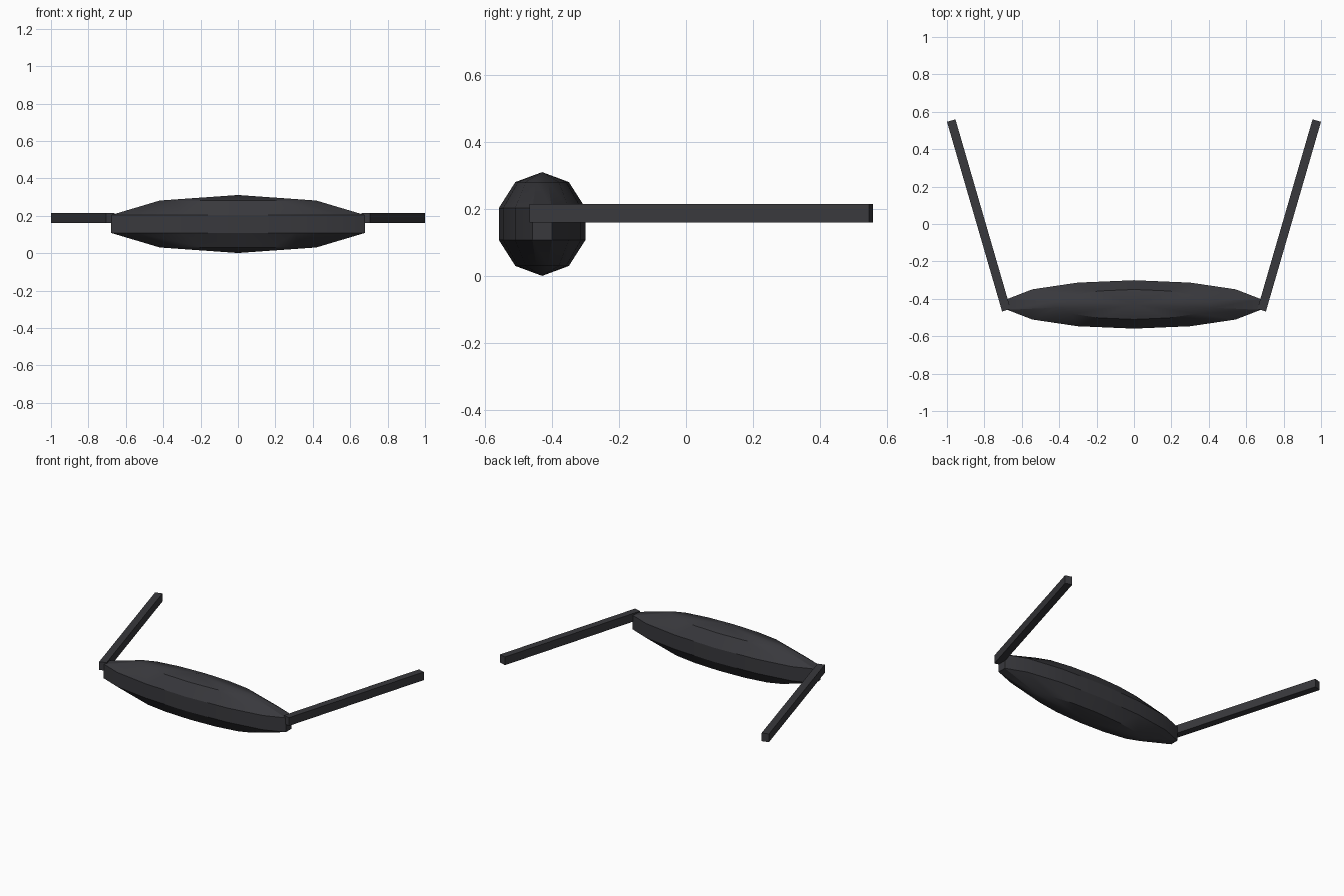
import bpy, bmesh, math
from mathutils import Matrix, Vector

if "Cube" in bpy.data.objects:
    bpy.data.objects.remove(bpy.data.objects["Cube"])

frame_grey = bpy.data.materials.new("dark_grey")
frame_grey.diffuse_color = (0.04, 0.04, 0.046, 1)
frame_grey.use_nodes = True
frame_grey.node_tree.nodes["Principled BSDF"].inputs["Base Color"].default_value = frame_grey.diffuse_color


def make_object(name, bm):
    mesh = bpy.data.meshes.new(name)
    bm.to_mesh(mesh)
    bm.free()
    mesh.materials.append(frame_grey)
    obj = bpy.data.objects.new(name, mesh)
    bpy.context.collection.objects.link(obj)
    return obj


# Wide visor: a low-poly sphere stretched along x, flat facets at both tips
bm = bmesh.new()
bmesh.ops.create_uvsphere(bm, u_segments=14, v_segments=5, radius=1)
bmesh.ops.scale(bm, vec=(0.731, 0.136, 0.155), verts=bm.verts)
bmesh.ops.translate(bm, vec=(0, -0.43, 0.156), verts=bm.verts)
visor = make_object("visor", bm)
bpy.context.view_layer.objects.active = visor
visor.select_set(True)
bpy.ops.object.shade_smooth_by_angle(angle=math.radians(30))

# Straight temple arms splayed outward towards the back
for side, name in ((1, "right_arm"), (-1, "left_arm")):
    bm = bmesh.new()
    matrix = (Matrix.Translation((side * 0.83, 0.046, 0.188))
              @ Matrix.Rotation(-side * math.radians(16.2), 4, "Z")
              @ Matrix.Diagonal(Vector((0.047, 1.056, 0.055, 1))))
    bmesh.ops.create_cube(bm, size=1, matrix=matrix)
    make_object(name, bm)
